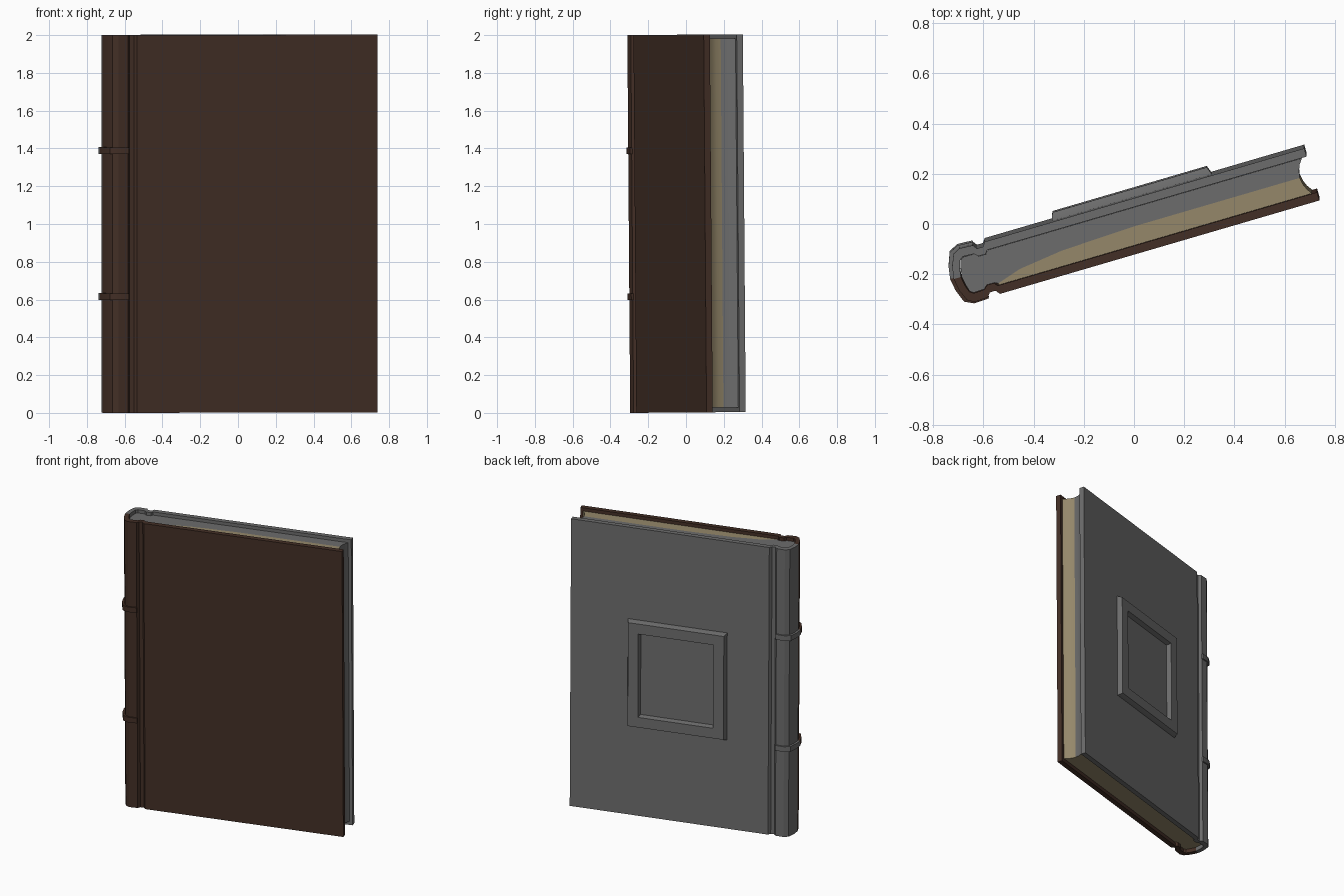
import bpy, bmesh, math
from mathutils import Matrix, Vector

if "Cube" in bpy.data.objects:
    bpy.data.objects.remove(bpy.data.objects["Cube"])


def material(name, rgb):
    m = bpy.data.materials.new(name)
    m.diffuse_color = (*rgb, 1)
    m.use_nodes = True
    m.node_tree.nodes["Principled BSDF"].inputs["Base Color"].default_value = m.diffuse_color
    return m


BROWN = material("brown leather", (0.056, 0.028, 0.019))
GREY = material("plain grey", (0.15, 0.15, 0.15))
TAN = material("tan paper", (0.30, 0.245, 0.145))

# The book is turned on the ground and leans a hair forward
POSE = Matrix.Rotation(0.0075, 4, 'X') @ Matrix.Rotation(math.radians(16.3), 4, 'Z')
parts = []


def finish(name, bm, *mats):
    bmesh.ops.remove_doubles(bm, verts=bm.verts, dist=1e-5)
    bmesh.ops.recalc_face_normals(bm, faces=bm.faces)
    me = bpy.data.meshes.new(name)
    bm.to_mesh(me)
    bm.free()
    me.transform(POSE)
    ob = bpy.data.objects.new(name, me)
    bpy.context.collection.objects.link(ob)
    for m in mats:
        me.materials.append(m)
    bpy.ops.object.select_all(action='DESELECT')
    ob.select_set(True)
    bpy.context.view_layer.objects.active = ob
    bpy.ops.object.shade_smooth_by_angle(angle=math.radians(32))
    parts.append(ob)
    return ob


def strip(name, a, b, z0, z1, *mats):
    """Upright wall filling the space between two matching plan outlines."""
    bm = bmesh.new()
    rows = [[bm.verts.new((x, y, z)) for x, y in line]
            for line, z in ((a, z0), (b, z0), (b, z1), (a, z1))]
    for i in range(len(a) - 1):
        for k in range(4):
            r, s = rows[k], rows[(k + 1) % 4]
            bm.faces.new((r[i], r[i + 1], s[i + 1], s[i]))
    for i in (0, -1):
        if a[i] != b[i]:
            bm.faces.new([r[i] for r in rows])
    return finish(name, bm, *mats)


def flip(line):
    return [(x, -y) for x, y in line]


# Cover with hinge groove and rounded half spine, back side outline
cover_out = [(.74, .108), (-.585, .108), (-.598, .091), (-.622, .091), (-.635, .108),
             (-.69, .111), (-.718, .095), (-.737, .05), (-.745, 0)]
cover_in = [(.74, .074), (-.585, .074), (-.595, .06), (-.625, .06), (-.64, .074),
            (-.685, .076), (-.70, .065), (-.71, .035), (-.715, 0)]
strip("back_cover", cover_out, cover_in, 0, 2, GREY)
strip("front_cover", flip(cover_out), flip(cover_in), 0, 2, BROWN)

# Raised bands across the spine
band_out = [(-.633, .117), (-.695, .120), (-.732, .102), (-.752, .05), (-.760, 0)]
band_in = [(-.633, .100), (-.685, .100), (-.71, .09), (-.73, .05), (-.738, 0)]
for label, z in (("lower", .615), ("upper", 1.388)):
    strip(label + "_band_back", band_out, band_in, z - .018, z + .018, GREY)
    strip(label + "_band_front", flip(band_out), flip(band_in), z - .018, z + .018, BROWN)

# Page block: grey rear part and tan front part meet along a bent line
spine = [(-.712, 0), (-.706, .035), (-.698, .064), (-.685, .074), (-.64, .073),
         (-.625, .059), (-.595, .059)]
fore = [(.72, .073), (.705, .052), (.695, .028), (.69, 0)]
side = [(-.48, .073), (-.3, .073), (0, .073), (.5, .073)]
split = [(-.58, -.066), (-.48, -.035), (-.3, -.012), (0, 0), (.5, 0),
         (.55, 0), (.6, 0), (.65, 0), (.69, 0)]
rear = strip("rear_pages", spine + [(-.585, .073)] + side + fore,
             flip(spine) + split, .025, 1.978, GREY, TAN)
for p in rear.data.polygons:          # underside of the pages is tan
    if p.normal.z < -.9:
        p.material_index = 1
strip("front_pages", flip([(-.58, .073)] + side + fore), split, .025, 1.978, TAN)

# Raised bevelled frame on the back cover
bm = bmesh.new()
rings = []
for w, h, v in ((.332, .373, .100), (.332, .373, .108), (.320, .36, .140),
                (.252, .29, .140), (.243, .28, .100)):
    rings.append([bm.verts.new((.025 + sx * w, v, .99 + sz * h))
                  for sx, sz in ((-1, -1), (1, -1), (1, 1), (-1, 1))])
for k in range(5):
    r, s = rings[k], rings[(k + 1) % 5]
    for i in range(4):
        j = (i + 1) % 4
        bm.faces.new((r[i], r[j], s[j], s[i]))
finish("back_frame", bm, GREY)

# Centre the book and stand it on the ground
pts = [v.co for o in parts for v in o.data.vertices]
lo = Vector([min(p[i] for p in pts) for i in range(3)])
hi = Vector([max(p[i] for p in pts) for i in range(3)])
shift = Matrix.Translation((-(lo.x + hi.x) / 2, -(lo.y + hi.y) / 2, -lo.z))
for o in parts:
    o.data.transform(shift)
